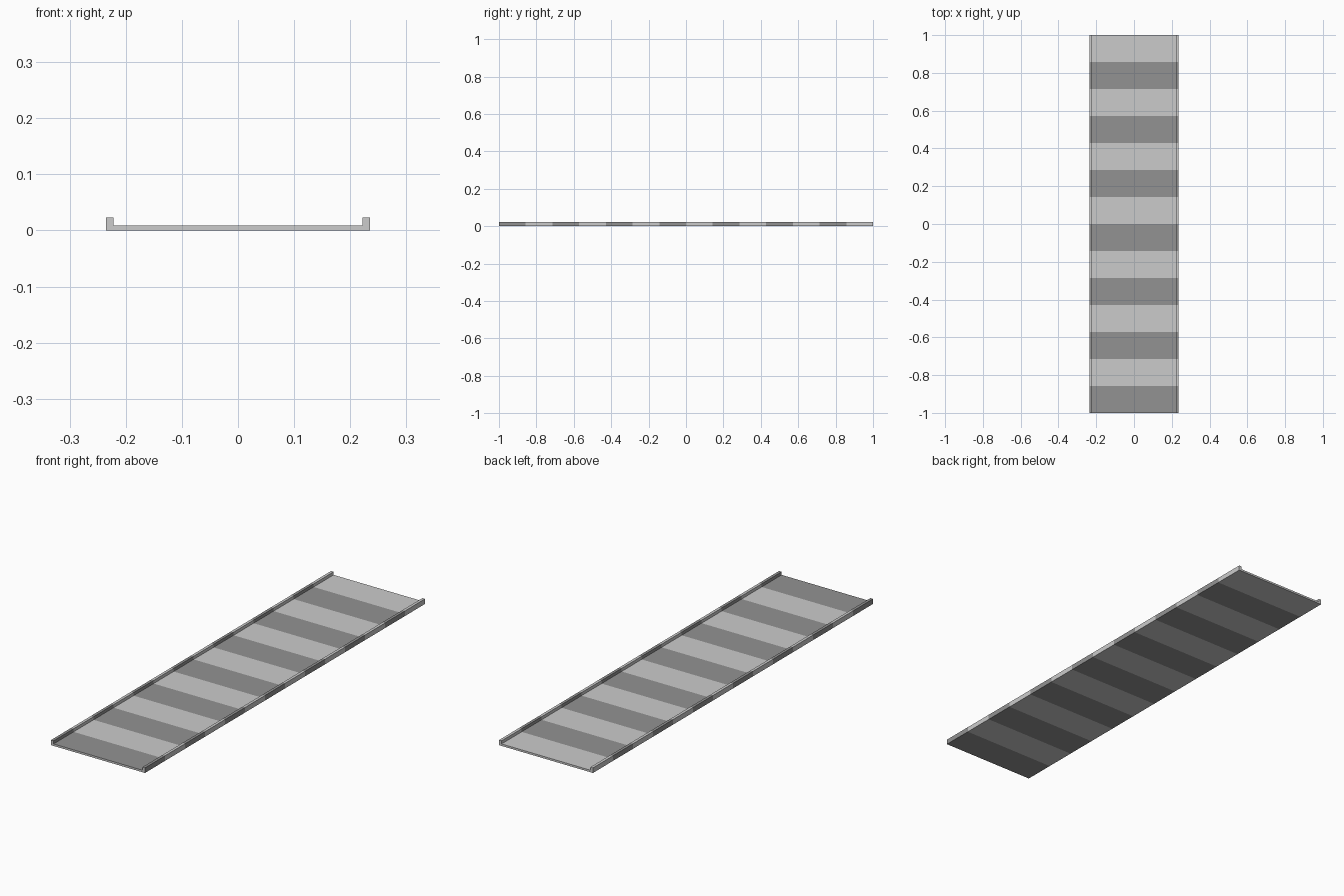
import bpy, bmesh

if "Cube" in bpy.data.objects:
    bpy.data.objects.remove(bpy.data.objects["Cube"])

SEGMENTS = 14
LENGTH = 2.0
# U-shaped channel section (x, z): thin floor with two raised edge rails
half = [(0.235, 0.0), (0.235, 0.023), (0.222, 0.023), (0.222, 0.009)]
profile = half + [(-x, z) for x, z in reversed(half)]


def grey(name, v):
    m = bpy.data.materials.new(name)
    m.diffuse_color = (v, v, v, 1)
    m.use_nodes = True
    m.node_tree.nodes["Principled BSDF"].inputs["Base Color"].default_value = m.diffuse_color
    return m


# Sweep the section along y in equal segments
bm = bmesh.new()
rings = [[bm.verts.new((x, -LENGTH / 2 + LENGTH * i / SEGMENTS, z)) for x, z in profile]
         for i in range(SEGMENTS + 1)]
n = len(profile)
for i in range(SEGMENTS):
    for j in range(n):
        k = (j + 1) % n
        f = bm.faces.new((rings[i][j], rings[i][k], rings[i + 1][k], rings[i + 1][j]))
        f.material_index = (i + 1) % 2      # dark band first, then light

# Light end caps
bm.faces.new(rings[0])
bm.faces.new(rings[-1])
bmesh.ops.recalc_face_normals(bm, faces=bm.faces)
for f in bm.faces:
    if abs(f.normal.y) > 0.9:
        f.material_index = 0

mesh = bpy.data.meshes.new("striped_channel")
bm.to_mesh(mesh)
bm.free()
mesh.materials.append(grey("light_grey", 0.8))
mesh.materials.append(grey("dark_grey", 0.29))

# Bands: index 0 is light, 1 is dark
obj = bpy.data.objects.new("striped_channel", mesh)
bpy.context.collection.objects.link(obj)
